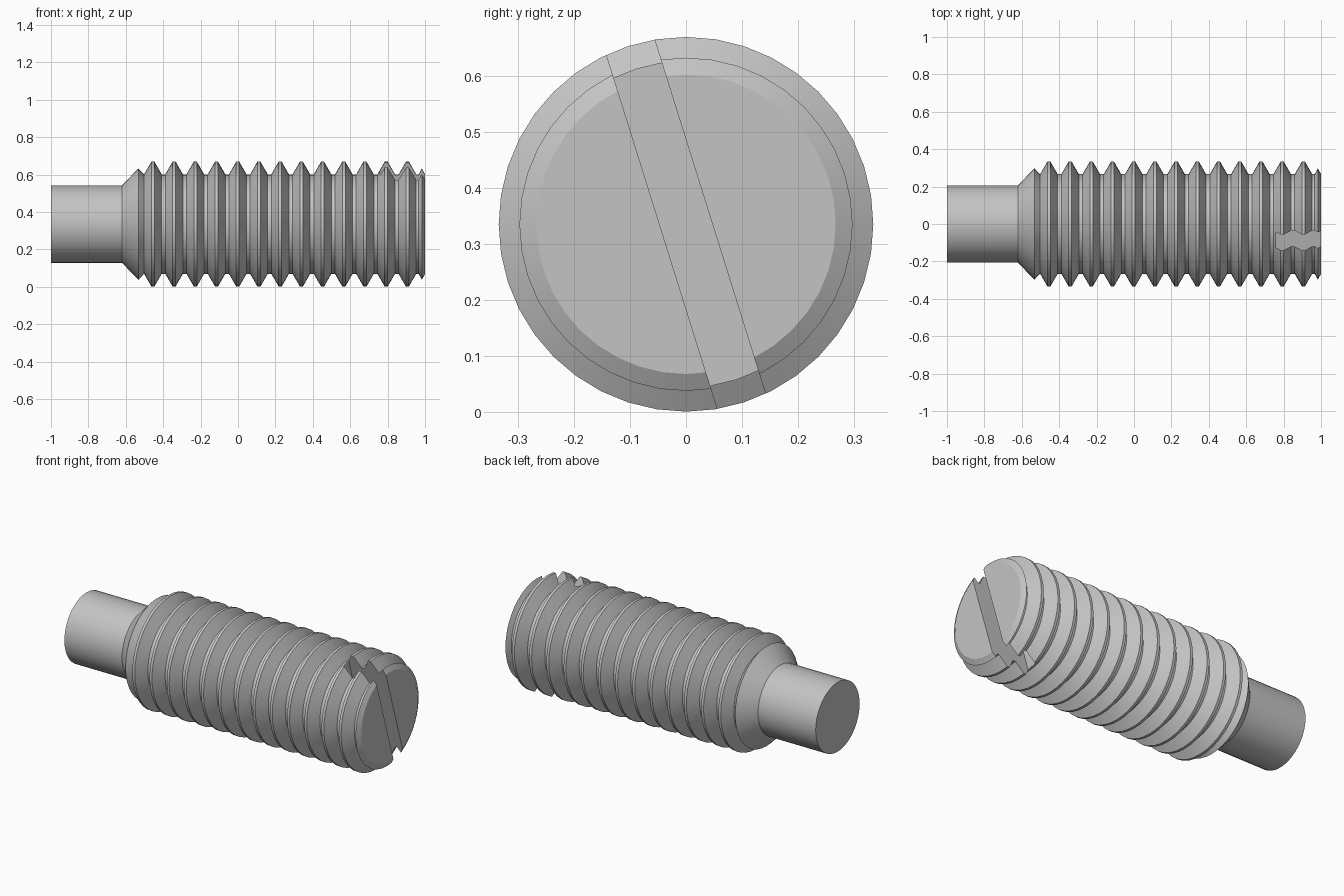
import bpy
import bmesh
import math
from mathutils import Matrix

if "Cube" in bpy.data.objects:
    bpy.data.objects.remove(bpy.data.objects["Cube"], do_unlink=True)

SEGMENTS = 40
AXIS_Z = 0.335
CREST_R, ROOT_R, PIN_R = 0.334, 0.266, 0.207
PITCH, FIRST_CREST, CRESTS = 0.1134, -0.455, 13

steel = bpy.data.materials.new("grey steel")
steel.use_nodes = True
steel.diffuse_color = (0.55, 0.55, 0.55, 1)
steel.node_tree.nodes["Principled BSDF"].inputs["Base Color"].default_value = steel.diffuse_color


def add_object(name, bm):
    bmesh.ops.recalc_face_normals(bm, faces=bm.faces)
    mesh = bpy.data.meshes.new(name)
    bm.to_mesh(mesh)
    bm.free()
    mesh.materials.append(steel)
    obj = bpy.data.objects.new(name, mesh)
    obj.location.z = AXIS_Z
    bpy.context.collection.objects.link(obj)
    return obj


def lathe(name, profile):
    """Turn (x, radius) points around the x axis, with flat end caps."""
    bm = bmesh.new()
    rings = []
    for x, r in profile:
        angles = [2 * math.pi * i / SEGMENTS for i in range(SEGMENTS)]
        rings.append([bm.verts.new((x, r * math.sin(a), r * math.cos(a))) for a in angles])
    for a, b in zip(rings, rings[1:]):
        for i in range(SEGMENTS):
            j = (i + 1) % SEGMENTS
            bm.faces.new((a[i], a[j], b[j], b[i]))
    bm.faces.new(rings[0])
    bm.faces.new(rings[-1])
    return add_object(name, bm)


def select_only(obj):
    bpy.ops.object.select_all(action='DESELECT')
    obj.select_set(True)
    bpy.context.view_layer.objects.active = obj


# Threaded body: cone, repeated thread ridges, chamfered drive end
profile = [(-0.62, PIN_R), (-0.533, 0.298)]
for i in range(CRESTS):
    x = FIRST_CREST + i * PITCH
    profile += [(x - 0.047, ROOT_R), (x - 0.008, CREST_R),
                (x + 0.008, CREST_R), (x + 0.047, ROOT_R)]
profile += [(0.966, ROOT_R), (0.983, 0.297), (1.0, 0.267)]
body = lathe("threaded_body", profile)

# Plain pin at the narrow end
pin = lathe("pin_point", [(-1.0, PIN_R), (-0.61, PIN_R)])

# Tilted screwdriver slot
bm = bmesh.new()
bmesh.ops.create_cube(bm, size=1, matrix=Matrix.Diagonal((0.48, 0.09, 1.0, 1)))
cutter = add_object("slot_cutter", bm)
cutter.location.x = 1.0
cutter.rotation_euler.x = math.radians(17.4)
cutter.hide_render = True

select_only(body)
slot = body.modifiers.new("slot", 'BOOLEAN')
slot.operation = 'DIFFERENCE'
slot.solver = 'EXACT'
slot.object = cutter
bpy.ops.object.modifier_apply(modifier=slot.name)
bpy.data.objects.remove(cutter, do_unlink=True)

for obj in (body, pin):
    select_only(obj)
    bpy.ops.object.shade_smooth_by_angle(angle=math.radians(25))
